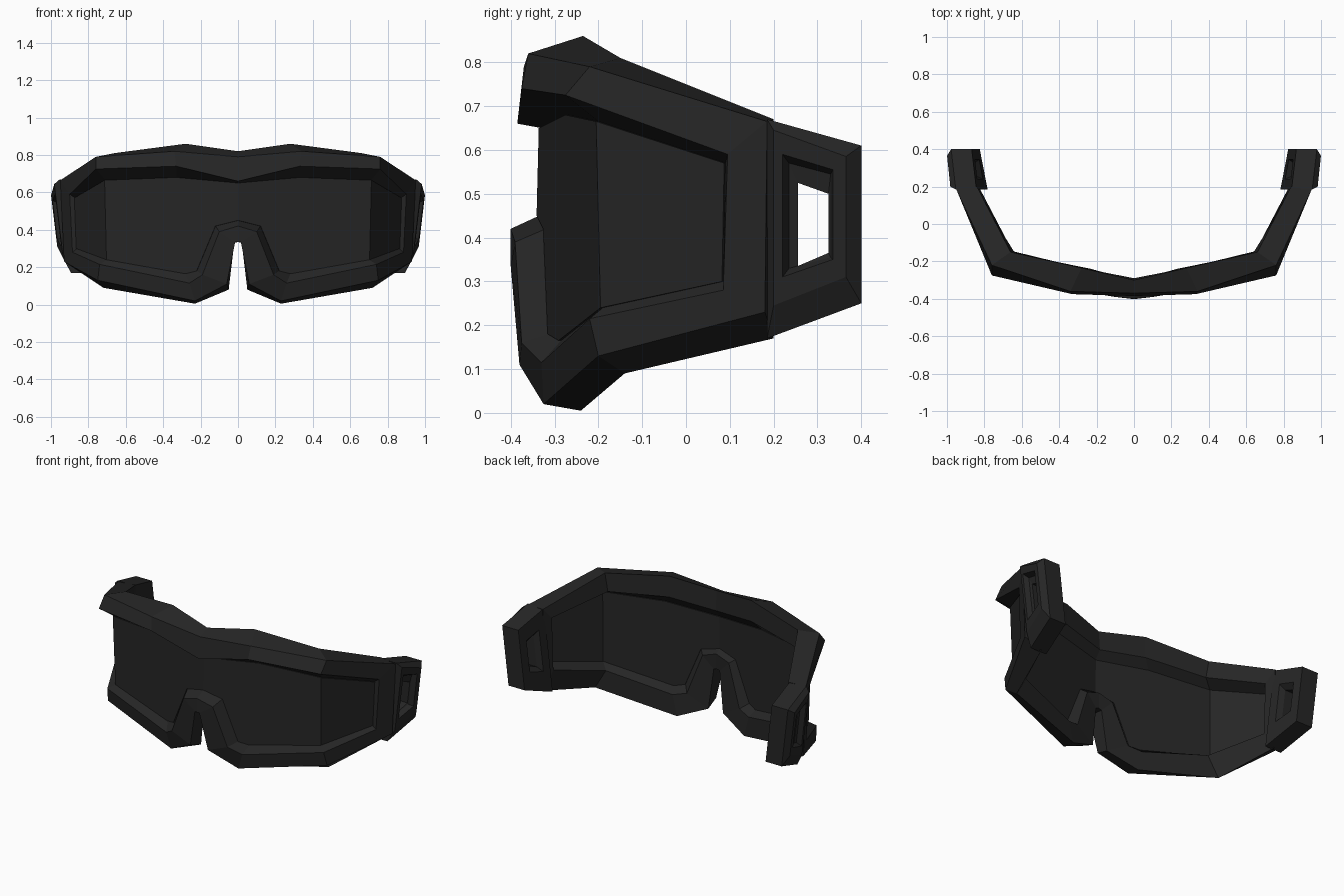
import bpy
import bmesh

default_cube = bpy.data.objects.get("Cube")
if default_cube:
    bpy.data.objects.remove(default_cube, do_unlink=True)

# One matte colour for everything
black = bpy.data.materials.new("soft_black")
black.use_nodes = True
colour = (0.019, 0.019, 0.019, 1.0)
black.diffuse_color = colour
bsdf = next(n for n in black.node_tree.nodes if n.type == "BSDF_PRINCIPLED")
bsdf.inputs["Base Color"].default_value = colour
bsdf.inputs["Roughness"].default_value = 0.8


def make_object(name, bm, thickness=0.0):
    """Turn a half mesh into a mirrored object."""
    bmesh.ops.recalc_face_normals(bm, faces=bm.faces)
    mesh = bpy.data.meshes.new(name)
    bm.to_mesh(mesh)
    bm.free()
    mesh.materials.append(black)
    obj = bpy.data.objects.new(name, mesh)
    bpy.context.scene.collection.objects.link(obj)
    mirror = obj.modifiers.new("mirror", "MIRROR")
    mirror.use_axis[0] = True
    mirror.merge_threshold = 0.001
    if thickness:
        solid = obj.modifiers.new("thickness", "SOLIDIFY")
        solid.thickness = thickness
        solid.offset = 0
    return obj


def bridge_rings(bm, rings, closed):
    """Skin a section that returns to its first ring."""
    rows = [[bm.verts.new(p) for p in ring] for ring in rings]
    count = len(rows[0])
    for row, following in zip(rows, rows[1:] + rows[:1]):
        for i in range(count if closed else count - 1):
            j = (i + 1) % count
            bm.faces.new((row[i], row[j], following[j], following[i]))


# Frame loops for the left half, each running from brow centre round the
# temple and along the cheek to the nose bridge
lens_edge = [
    (0, -.33, .65), (.33, -.27, .68), (.71, -.2, .665), (.87, .09, .57),
    (.86, .085, .3), (.7, -.19, .24), (.28, -.285, .165), (.22, -.31, .18),
    (.12, -.32, .42), (0, -.335, .45)]
front_rim = [
    (0, -.385, .66), (.33, -.375, .74), (.76, -.275, .725), (.9, .095, .59),
    (.885, .085, .28), (.74, -.22, .215), (.26, -.33, .115), (.19, -.375, .16),
    (.1, -.39, .39), (0, -.4, .42)]
outer_rim = [
    (0, -.37, .79), (.34, -.36, .82), (.76, -.22, .79), (.95, .185, .665),
    (.93, .18, .23), (.75, -.2, .13), (.23, -.325, .02), (.06, -.38, .11),
    (.015, -.4, .335), (0, -.4, .335)]
rear_rim = [
    (0, -.3, .82), (.28, -.235, .86), (.66, -.15, .81), (.84, .2, .67),
    (.83, .2, .17), (.72, -.14, .09), (.23, -.24, .005), (.05, -.29, .08),
    (.02, -.3, .33), (0, -.3, .335)]
rear_lip = [
    (0, -.29, .7), (.28, -.235, .73), (.64, -.15, .7), (.82, .14, .6),
    (.81, .14, .28), (.65, -.145, .21), (.26, -.24, .13), (.18, -.265, .15),
    (.09, -.29, .4), (0, -.295, .43)]

bm = bmesh.new()
bridge_rings(bm, [lens_edge, front_rim, outer_rim, rear_rim, rear_lip], False)
make_object("goggle_frame", bm)

# Lens: a front pane and a side pane meeting at a vertical crease
bm = bmesh.new()
edge = [bm.verts.new(p) for p in lens_edge]
bm.faces.new(edge[:3] + edge[5:])
bm.faces.new(edge[2:6])
make_object("lens", bm, thickness=0.012)


def strap_ring(front, back, depth):
    """Four corners, given as (y, top, bottom) at each end, sunk by depth."""
    (y0, top0, low0), (y1, top1, low1) = front, back
    corners = [(y0, top0), (y1, top1), (y1, low1), (y0, low0)]
    return [(.97 + .15 * (y - .3) + .12 * (z - .42) - depth, y, z)
            for y, z in corners]


# Strap anchors: chamfered blocks with a recessed slot through them
body = (.185, .67, .17), (.4, .61, .25)
face = (.2, .645, .245), (.365, .585, .31)
pocket = (.22, .59, .31), (.335, .555, .35)
pocket_floor = (.235, .57, .33), (.33, .545, .355)
slot = (.255, .525, .335), (.325, .5, .365)
inner_pocket = (.24, .56, .31), (.345, .53, .34)
sections = [(body, .14), (body, .03), (face, 0), (pocket, 0),
            (pocket_floor, .03), (slot, .035), (slot, .11),
            (inner_pocket, .14)]
bm = bmesh.new()
bridge_rings(bm, [strap_ring(*shape, depth) for shape, depth in sections], True)
make_object("strap_anchors", bm)
